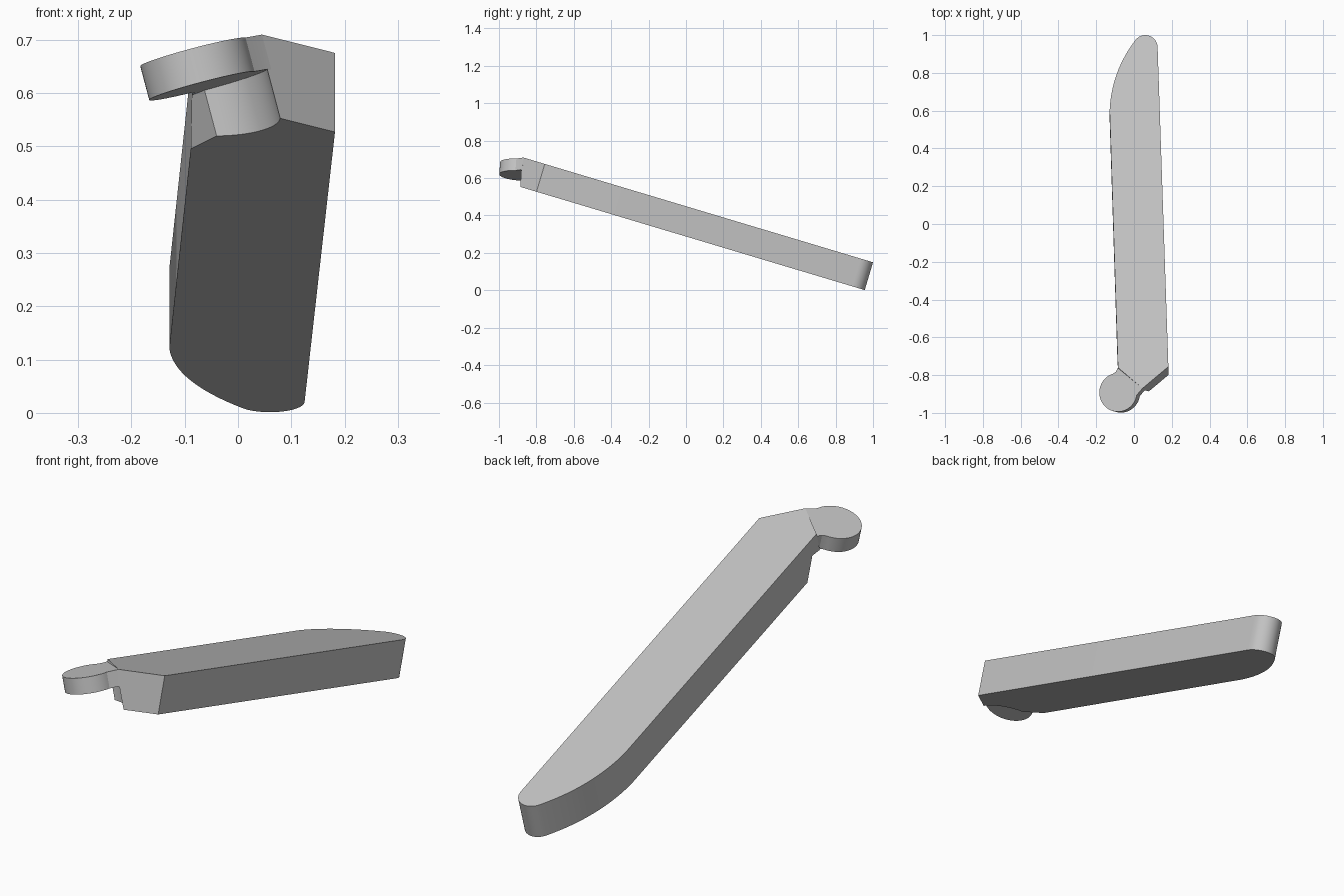
import bpy, bmesh
from math import radians, cos, sin
from mathutils import Vector

cube = bpy.data.objects.get("Cube")
if cube:
    bpy.data.objects.remove(cube, do_unlink=True)

grey = bpy.data.materials.new("plain grey")
grey.use_nodes = True
grey.diffuse_color = (0.55, 0.55, 0.55, 1)
grey.node_tree.nodes["Principled BSDF"].inputs["Base Color"].default_value = grey.diffuse_color

RIDGE = Vector((0.045, -0.87, 0.71))             # end of the bend line
ARM_UP = Vector((0, 0.287, 0.958)).normalized()
HEAD_UP = Vector((-0.256, 0.07, 0.964)).normalized()
HUB = Vector((-0.084, -0.891))


def slab(name, outline, up, top, bottom):
    """Prism on the plane through RIDGE, from depth top to depth bottom."""
    bm = bmesh.new()
    verts = []
    for x, y in outline:
        dx, dy = x - RIDGE.x, y - RIDGE.y
        z = RIDGE.z - (up.x * dx + up.y * dy) / up.z
        verts.append(bm.verts.new(Vector((x, y, z)) - up * top))
    face = bm.faces.new(verts)
    ext = bmesh.ops.extrude_face_region(bm, geom=[face])
    moved = [v for v in ext["geom"] if isinstance(v, bmesh.types.BMVert)]
    bmesh.ops.translate(bm, verts=moved, vec=-up * (bottom - top))
    bmesh.ops.recalc_face_normals(bm, faces=bm.faces)
    mesh = bpy.data.meshes.new(name)
    bm.to_mesh(mesh)
    bm.free()
    mesh.materials.append(grey)
    obj = bpy.data.objects.new(name, mesh)
    bpy.context.collection.objects.link(obj)
    return obj


def arc(centre, radius, start, end, steps, up=None):
    """Arc in plan, foreshortened when it lies on a tilted plane."""
    u, v = Vector((1, 0, 0)), Vector((0, 1, 0))
    if up:
        u = (u - up * up.x).normalized()
        v = up.cross(u)
    pts = []
    for i in range(steps + 1):
        a = radians(start + (end - start) * i / steps)
        p = (u * cos(a) + v * sin(a)) * radius
        pts.append((centre[0] + p.x, centre[1] + p.y))
    return pts


def from_hub(*pts):
    return [(HUB.x + x, HUB.y + y) for x, y in pts]


def combine(target, other, operation):
    mod = target.modifiers.new(operation.lower(), "BOOLEAN")
    mod.object, mod.operation, mod.solver = other, operation, "EXACT"
    bpy.context.view_layer.objects.active = target
    bpy.ops.object.modifier_apply(modifier=mod.name)
    bpy.data.objects.remove(other, do_unlink=True)


# Long arm: straight sides, small round tip, long sweep on one side
tip = arc((0.06, 0.935), 0.065, 0, 140, 14)
a, b, c = Vector(tip[-1]), Vector((-0.12, 0.81)), Vector((-0.129, 0.6))
sweep = []
for i in range(1, 17):
    t = i / 16
    sweep.append(tuple(a * (1 - t) ** 2 + b * 2 * t * (1 - t) + c * t * t))
bend = [(-0.085, -0.76), RIDGE.xy[:]]
arm = slab("hinge_arm", [(0.182, -0.755)] + tip + sweep + bend, ARM_UP, 0, 0.155)

# Thin round knuckle with a short flared neck
disc = arc(HUB, 0.103, -10, -254, 48, HEAD_UP)
outline = [RIDGE.xy[:]] + from_hub((0.114, 0.004)) + disc + from_hub((-0.012, 0.109)) + [bend[0]]
combine(arm, slab("knuckle", outline, HEAD_UP, 0, 0.068), "UNION")

# Round clearance and side relief under the knuckle
shift = HEAD_UP * 0.066
under = HUB - shift.xy
outline = arc(under, 0.127, 88, -170, 48, HEAD_UP)
outline += [(under.x + x, under.y + y) for x, y in ((-0.25, 0.2), (-0.1, 0.298))]
# the plan is already set at the cut depth, so move it back to the top plane
outline = [(x + shift.x, y + shift.y) for x, y in outline]
combine(arm, slab("clearance", outline, HEAD_UP, 0.066, 0.3), "DIFFERENCE")

bpy.ops.object.select_all(action="DESELECT")
arm.select_set(True)
bpy.context.view_layer.objects.active = arm
bpy.ops.object.shade_smooth_by_angle(angle=radians(15))
